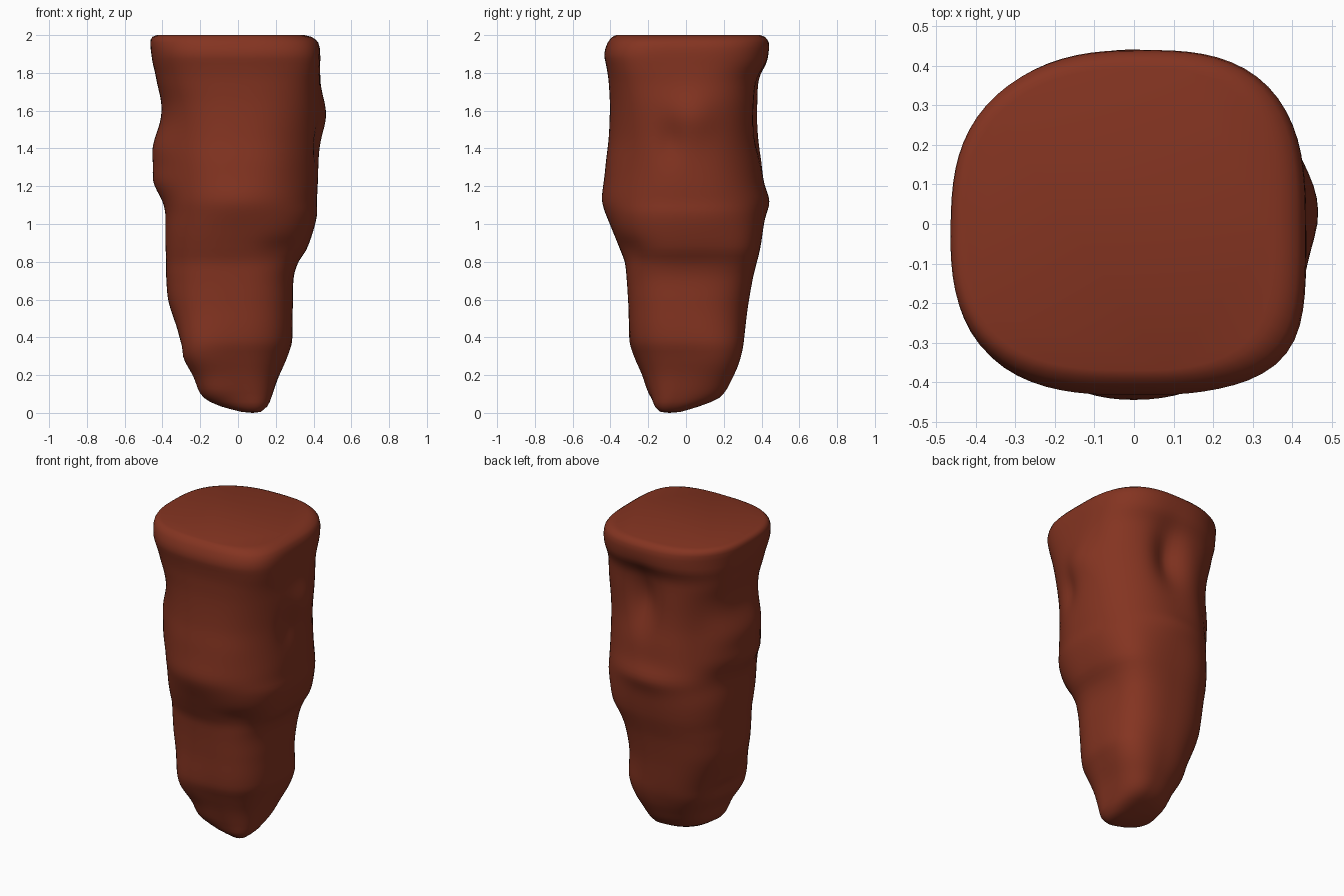
import bpy, bmesh, math
from mathutils import Vector

# height, left, right, front, back limits of the column
LEVELS = [
    (0.005, 0.02, 0.12, -0.135, -0.03), (0.035, -0.09, 0.155, -0.165, 0.07),
    (0.08, -0.17, 0.175, -0.18, 0.17), (0.2, -0.22, 0.21, -0.22, 0.24),
    (0.3, -0.27, 0.25, -0.26, 0.28), (0.38, -0.29, 0.28, -0.29, 0.30),
    (0.58, -0.365, 0.29, -0.305, 0.33), (0.72, -0.38, 0.295, -0.315, 0.355),
    (0.8, -0.38, 0.32, -0.325, 0.375), (0.86, -0.383, 0.36, -0.348, 0.39),
    (0.95, -0.385, 0.395, -0.382, 0.405), (1.05, -0.385, 0.42, -0.413, 0.415),
    (1.12, -0.39, 0.42, -0.428, 0.42), (1.2, -0.395, 0.425, -0.43, 0.412),
    (1.32, -0.40, 0.43, -0.427, 0.403), (1.46, -0.40, 0.435, -0.412, 0.39),
    (1.63, -0.405, 0.44, -0.405, 0.387), (1.75, -0.43, 0.435, -0.410, 0.39),
    (1.8, -0.44, 0.435, -0.416, 0.405), (1.85, -0.452, 0.435, -0.425, 0.43),
    (1.9, -0.46, 0.435, -0.433, 0.44), (1.96, -0.465, 0.425, -0.415, 0.44),
    (1.99, -0.455, 0.39, -0.39, 0.42), (2.0, -0.43, 0.35, -0.37, 0.395)]

# dents (negative depth = bulge): centre, radius sideways, radius upward, depth
DENTS = [
    # hollow in the back, under the lip
    ((0.05, 0.38, 1.60), 0.10, 0.18, 0.065),
    # valley down the back left corner
    ((-0.32, 0.32, 1.38), 0.14, 0.26, 0.035),
    ((-0.38, 0.22, 1.12), 0.14, 0.10, 0.015),
    # left and right side bulges
    ((-0.42, -0.03, 1.39), 0.25, 0.13, -0.055),
    ((-0.42, -0.03, 1.22), 0.22, 0.09, -0.045),
    ((0.44, 0.03, 1.57), 0.12, 0.12, -0.03),
    # front and back belly
    ((0.0, -0.44, 1.12), 0.18, 0.12, -0.018),
    ((0.0, 0.44, 1.12), 0.18, 0.08, -0.022),
    # small pit in the right side
    ((0.44, -0.09, 1.44), 0.07, 0.12, 0.025),
    # corners worn back at mid height, uneven at the top
    ((-0.33, -0.33, 1.38), 0.20, 0.35, 0.035),
    ((0.33, -0.31, 1.33), 0.20, 0.30, 0.035),
    ((0.33, 0.31, 1.42), 0.20, 0.32, 0.025),
    ((-0.33, 0.33, 1.93), 0.20, 0.13, 0.03),
    ((0.36, -0.30, 1.88), 0.14, 0.17, -0.025),
    # boxy corners near the foot
    ((-0.23, -0.21, 0.28), 0.15, 0.21, -0.065),
    ((-0.12, -0.18, 0.10), 0.10, 0.09, -0.02),
    ((0.20, 0.21, 0.26), 0.15, 0.20, -0.045),
    # step on the front right, fading out on the back right ridge
    ((0.25, -0.33, 0.86), 0.14, 0.07, 0.02),
    ((0.27, 0.30, 0.80), 0.14, 0.22, -0.03),
    ((-0.29, 0.0, 0.34), 0.12, 0.035, 0.018)]


def cubic(a, b, c, d, j, z):
    h = c[0] - b[0]
    m0 = (c[j] - a[j]) / (c[0] - a[0]) * h
    m1 = (d[j] - b[j]) / (d[0] - b[0]) * h
    u = (z - b[0]) / h
    return ((2*u**3 - 3*u*u + 1) * b[j] + (u**3 - 2*u*u + u) * m0
            + (3*u*u - 2*u**3) * c[j] + (u**3 - u*u) * m1)


def refined(levels, step=0.025):
    out = []
    for i in range(len(levels) - 1):
        a, b = levels[max(i - 1, 0)], levels[i]
        c, d = levels[i + 1], levels[min(i + 2, len(levels) - 1)]
        n = max(2, round((c[0] - b[0]) / step))
        for k in range(n):
            z = b[0] + (c[0] - b[0]) * k / n
            out.append([z] + [cubic(a, b, c, d, j, z) for j in range(1, 5)])
    return out + [list(levels[-1])]


# rock column: rounded-square rings lofted upward, one radius per side
SIDES = 80
bm = bmesh.new()
rings = []
for z, x0, x1, y0, y1 in refined(LEVELS):
    lean = max(0, 1 - z / 0.4) ** 2
    cx, cy = 0.078 * lean, -0.088 * lean
    power = 2.3 + 0.6 * min(1, z / 1.9)
    ring = []
    for i in range(SIDES):
        a = math.tau * i / SIDES
        c, s = math.cos(a), math.sin(a)
        r = (abs(c)**power + abs(s)**power) ** (-1 / power)
        rx = x1 - cx if c > 0 else cx - x0
        ry = y1 - cy if s > 0 else cy - y0
        p = Vector((cx + r * c * rx, cy + r * s * ry, z))
        push = 0
        for (dx, dy, dz), rw, rh, depth in DENTS:
            q = ((p.x - dx)**2 + (p.y - dy)**2) / rw**2 + ((z - dz) / rh)**2
            push += depth * math.exp(-q)
        p -= Vector((c, s, 0)) * push * min(1, z / 0.1)
        ring.append(bm.verts.new(p))
    rings.append(ring)
for lo, hi in zip(rings, rings[1:]):
    for i in range(SIDES):
        j = (i + 1) % SIDES
        bm.faces.new((lo[i], lo[j], hi[j], hi[i]))
# flat top and small bottom tip
bm.faces.new(rings[-1])
tip = bm.verts.new((0.078, -0.088, 0))
for i in range(SIDES):
    bm.faces.new((rings[0][(i + 1) % SIDES], rings[0][i], tip))

mesh = bpy.data.meshes.new("rock_column")
bm.to_mesh(mesh)
bm.free()
rock = bpy.data.objects.new("rock_column", mesh)
bpy.context.collection.objects.link(rock)
mat = bpy.data.materials.new("red brown rock")
mat.diffuse_color = (0.23, 0.034, 0.015, 1)
mesh.materials.append(mat)
bpy.context.view_layer.objects.active = rock
rock.select_set(True)
bpy.ops.object.shade_smooth_by_angle(angle=math.radians(50))
